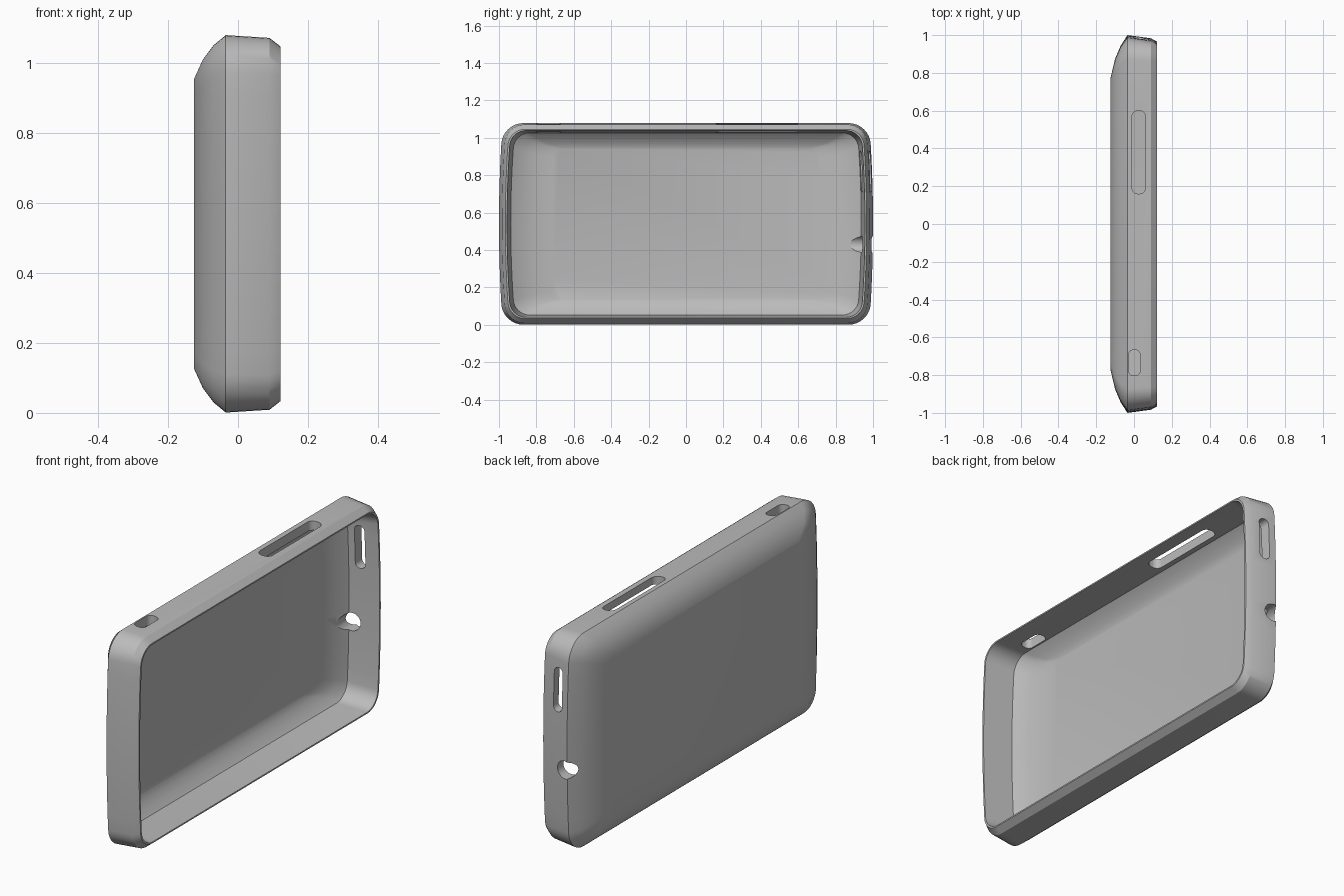
import bpy, bmesh
from math import sin, cos, pi

cube = bpy.data.objects.get("Cube")
if cube:
    bpy.data.objects.remove(cube, do_unlink=True)

MID_Z = 0.54

grey = bpy.data.materials.new("soft_grey")
grey.use_nodes = True
colour = (0.5, 0.5, 0.5, 1)
grey.diffuse_color = colour
grey.node_tree.nodes["Principled BSDF"].inputs["Base Color"].default_value = colour


def outline(half_y, half_z, radius, bulge=0.0, arc=8, side=6):
    """Rounded rectangle whose two short ends bow outwards."""
    quarter = []
    for i in range(side):
        quarter.append((half_y, (half_z - radius) * i / side))
    for i in range(arc + 1):
        a = pi / 2 * i / arc
        quarter.append((half_y - radius + radius * cos(a),
                        half_z - radius + radius * sin(a)))
    quarter = [(y - bulge * (z / half_z) ** 2, z) for y, z in quarter]
    upper = quarter + [(-y, z) for y, z in reversed(quarter)]
    lower = [(-y, -z) for y, z in upper]
    return upper[:-1] + lower[:-1]


def loft(name, rings):
    """Join rings of matching points and cap both ends."""
    bm = bmesh.new()
    loops = [[bm.verts.new(p) for p in ring] for ring in rings]
    count = len(loops[0])
    for a, b in zip(loops, loops[1:]):
        for i in range(count):
            j = (i + 1) % count
            bm.faces.new((a[i], a[j], b[j], b[i]))
    bm.faces.new(loops[0])
    bm.faces.new(loops[-1])
    bmesh.ops.recalc_face_normals(bm, faces=bm.faces)
    mesh = bpy.data.meshes.new(name)
    bm.to_mesh(mesh)
    bm.free()
    obj = bpy.data.objects.new(name, mesh)
    bpy.context.collection.objects.link(obj)
    mesh.materials.append(grey)
    return obj


# Shell sections: depth, half length, half height, corner radius, end bow
sections = [
    # outer back and walls
    (-0.125, 0.77, 0.415, 0.05, 0.0),
    (-0.10, 0.875, 0.47, 0.07, 0.005),
    (-0.07, 0.945, 0.51, 0.09, 0.01),
    (-0.035, 1.0, 0.539, 0.11, 0.02),
    (0.09, 0.983, 0.531, 0.10, 0.02),
    # bevelled rim
    (0.122, 0.966, 0.506, 0.085, 0.02),
    (0.122, 0.957, 0.499, 0.08, 0.02),
    # inner walls and floor
    (-0.035, 0.937, 0.487, 0.08, 0.02),
    (-0.065, 0.88, 0.46, 0.07, 0.01),
    (-0.085, 0.81, 0.43, 0.06, 0.005),
    (-0.10, 0.71, 0.405, 0.05, 0.0),
]
case = loft("case_shell", [
    [(x, y, z + MID_Z) for y, z in outline(hy, hz, r, bow)]
    for x, hy, hz, r, bow in sections])


def top_cutter(name, x, y, half_x, half_y, radius):
    shape = outline(half_y, half_x, radius)
    return loft(name, [[(x + b, y + a, z) for a, b in shape] for z in (1.0, 1.15)])


def end_cutter(name, x, z, half_x, half_z, radius):
    shape = outline(half_x, half_z, radius)
    return loft(name, [[(x + a, y, z + b) for a, b in shape] for y in (0.86, 1.1)])


# Openings through the long top wall and the rear end wall
cutters = [
    top_cutter("side_button_cutter", 0.025, 0.38, 0.035, 0.22, 0.03),
    top_cutter("small_button_cutter", 0.002, -0.735, 0.03, 0.068, 0.025),
    end_cutter("end_slot_cutter", 0.025, 0.82, 0.026, 0.11, 0.025),
    end_cutter("round_port_cutter", -0.02, 0.43, 0.045, 0.045, 0.0449),
]

bpy.ops.object.select_all(action="DESELECT")
case.select_set(True)
bpy.context.view_layer.objects.active = case
for cutter in cutters:
    cutter.hide_render = True
    mod = case.modifiers.new(cutter.name, "BOOLEAN")
    mod.operation = "DIFFERENCE"
    mod.solver = "EXACT"
    mod.object = cutter
    bpy.ops.object.modifier_apply(modifier=mod.name)
for cutter in cutters:
    bpy.data.objects.remove(cutter, do_unlink=True)

bpy.ops.object.shade_smooth_by_angle(angle=pi / 7)
